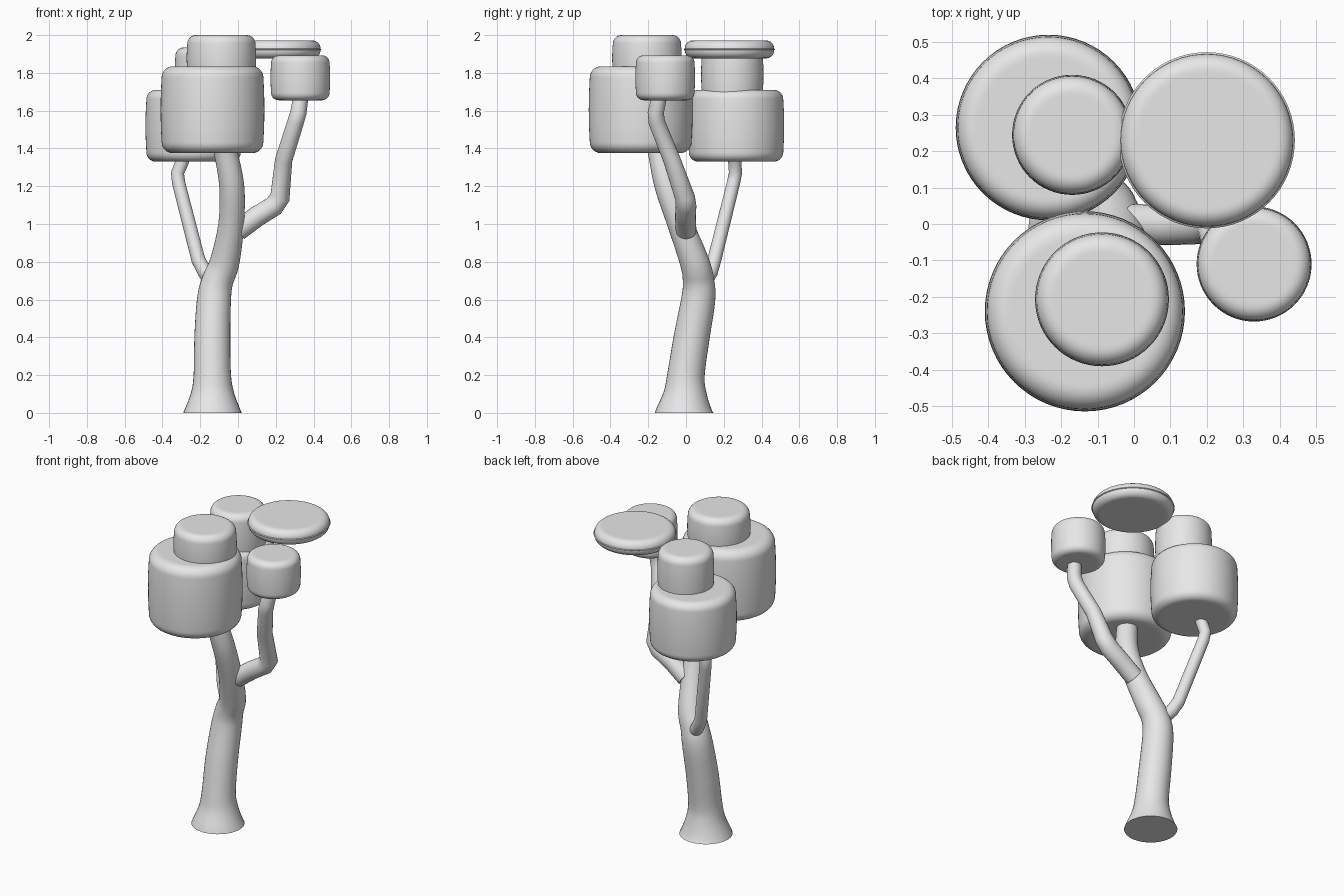
import bpy, bmesh, math
from mathutils import Vector

cube = bpy.data.objects.get("Cube")
if cube:
    bpy.data.objects.remove(cube, do_unlink=True)

grey = bpy.data.materials.new("plain grey")
grey.use_nodes = True
grey.diffuse_color = (0.8, 0.8, 0.8, 1)
grey.node_tree.nodes["Principled BSDF"].inputs["Base Color"].default_value = (0.8, 0.8, 0.8, 1)


def loft(name, rings, angle):
    """Skin closed rings of points, cap both ends and shade."""
    bm = bmesh.new()
    loops = [[bm.verts.new(p) for p in ring] for ring in rings]
    n = len(loops[0])
    for a, b in zip(loops, loops[1:]):
        for i in range(n):
            j = (i + 1) % n
            bm.faces.new((a[i], a[j], b[j], b[i]))
    bm.faces.new(loops[0][::-1])
    bm.faces.new(loops[-1])
    bmesh.ops.recalc_face_normals(bm, faces=bm.faces)
    mesh = bpy.data.meshes.new(name)
    bm.to_mesh(mesh)
    bm.free()
    mesh.materials.append(grey)
    obj = bpy.data.objects.new(name, mesh)
    bpy.context.collection.objects.link(obj)
    bpy.ops.object.select_all(action='DESELECT')
    obj.select_set(True)
    bpy.context.view_layer.objects.active = obj
    bpy.ops.object.shade_smooth_by_angle(angle=math.radians(angle))


def circle(centre, radius, u, v, sides):
    turns = [2 * math.pi * i / sides for i in range(sides)]
    return [centre + radius * (math.cos(t) * u + math.sin(t) * v) for t in turns]


def catmull(a, b, c, d, t):
    return 0.5 * (2 * b + (c - a) * t + (2 * a - 5 * b + 4 * c - d) * t * t
                  + (3 * b - a - 3 * c + d) * t ** 3)


def tube(name, points, steps=1, sides=24, level_base=False):
    """Tapered limb through (x, y, z, radius) points."""
    pts = [Vector(p) for p in points]
    ext = [pts[0]] + pts + [pts[-1]]
    path = [catmull(*ext[i:i + 4], s / steps)
            for i in range(len(pts) - 1) for s in range(steps)] + [pts[-1]]
    pos = [p.to_3d() for p in path]
    rings = []
    for i, p in enumerate(pos):
        before = p - pos[i - 1] if i else pos[1] - p
        after = pos[i + 1] - p if i + 1 < len(pos) else before
        axis = (before.normalized() + after.normalized()).normalized()
        if level_base and i == 0:
            axis = Vector((0, 0, 1))
        u = Vector((0, 1, 0)).cross(axis).normalized()
        rings.append(circle(p, path[i].w, u, axis.cross(u), sides))
    loft(name, rings, 50)


def canopy(name, x, y, radius, bottom, top, corner, sides=64):
    """Barrel-sided drum with rounded rims."""
    mid, half = (bottom + top) / 2, (top - bottom) / 2
    rim = radius * 0.98
    profile = [(rim - corner - 0.01, half)]
    for i in range(8):
        t = math.pi / 2 * i / 7
        profile.append((rim - corner * (1 - math.sin(t)), half - corner * (1 - math.cos(t))))
    profile.append((rim + (radius - rim) * 0.75, (half - corner) / 2))
    profile = profile + [(radius, 0)] + [(r, -z) for r, z in reversed(profile)]
    u, v = Vector((1, 0, 0)), Vector((0, 1, 0))
    loft(name, [circle(Vector((x, y, mid + z)), r, u, v, sides) for r, z in profile], 40)


# Trunk with flared foot
tube("trunk", [(-.135, -.01, 0, .155), (-.135, -.005, .1, .116), (-.136, 0, .2, .099),
               (-.136, .03, .4, .095), (-.127, .065, .6, .09), (-.108, .066, .7, .083),
               (-.07, .045, .8, .078), (-.036, -.03, 1, .068), (-.033, -.1, 1.2, .066),
               (-.065, -.14, 1.38, .062), (-.08, -.16, 1.45, .06)],
     steps=4, sides=32, level_base=True)

# Branches
tube("back_branch", [(-.13, .095, .69, .04), (-.175, .13, .745, .039), (-.21, .15, .81, .037),
                     (-.315, .252, 1.22, .035), (-.32, .262, 1.27, .035),
                     (-.295, .258, 1.33, .035), (-.27, .25, 1.4, .034)])
tube("side_branch", [(0, 0, .965, .055), (.1, -.003, 1.04, .055), (.19, 0, 1.095, .055),
                     (.222, -.005, 1.14, .053), (.242, -.075, 1.34, .046),
                     (.305, -.155, 1.54, .044), (.32, -.16, 1.59, .043),
                     (.335, -.138, 1.69, .04)])

# Canopy drums
canopy("front_canopy", -.135, -.24, .275, 1.375, 1.835, .06)
canopy("front_canopy_top", -.088, -.207, .184, 1.76, 2, .045)
canopy("back_canopy", -.235, .265, .255, 1.33, 1.71, .05)
canopy("back_canopy_top", -.17, .245, .165, 1.65, 1.935, .045)
canopy("disc_canopy", .2, .23, .242, 1.877, 1.972, .044)
canopy("side_canopy", .33, -.11, .158, 1.655, 1.893, .04)
